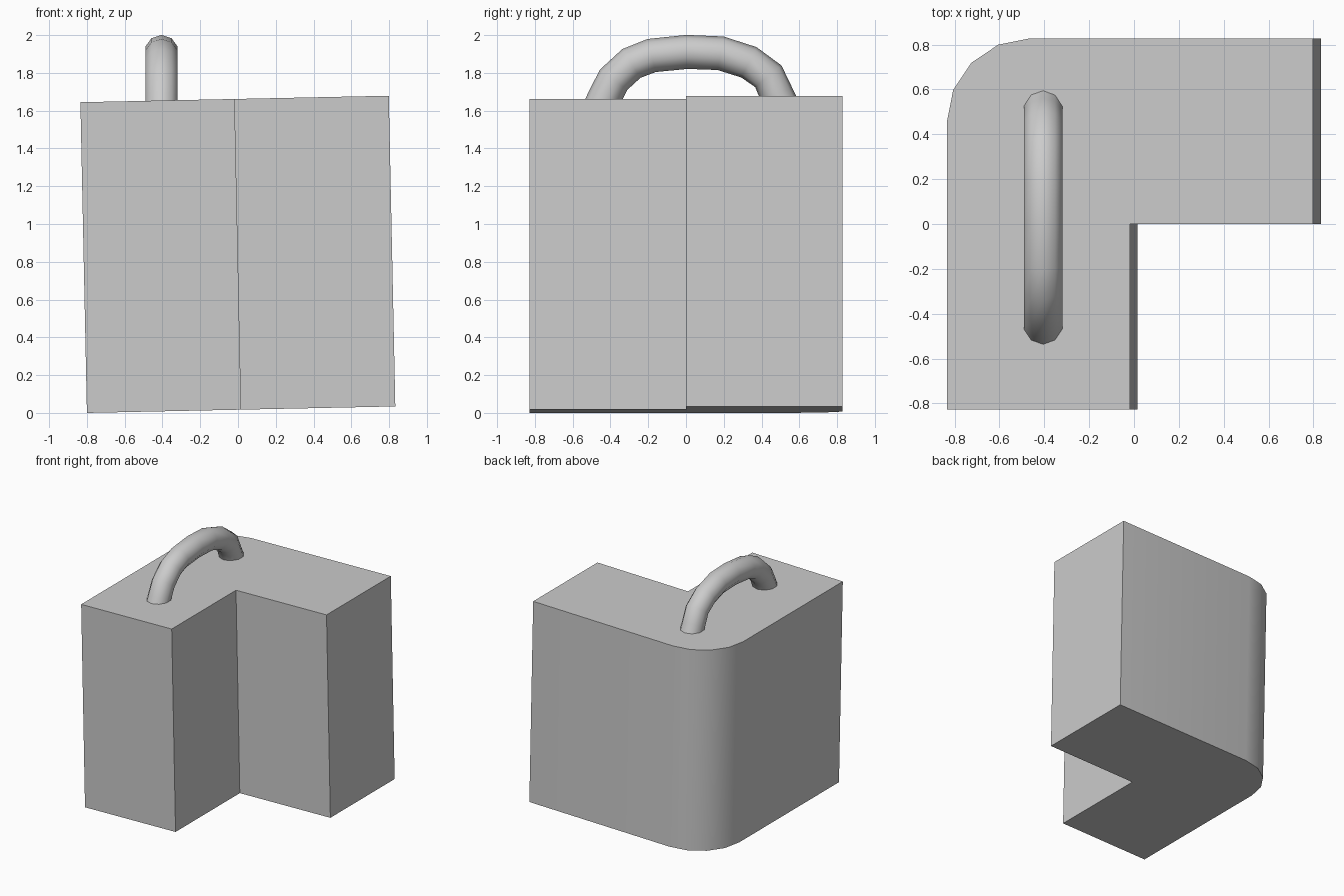
import bpy, bmesh
from math import sin, cos, pi, radians
from mathutils import Matrix, Vector

if "Cube" in bpy.data.objects:
    bpy.data.objects.remove(bpy.data.objects["Cube"])


def finish(bm, name):
    bmesh.ops.recalc_face_normals(bm, faces=bm.faces[:])
    mesh = bpy.data.meshes.new(name)
    bm.to_mesh(mesh)
    bm.free()
    ob = bpy.data.objects.new(name, mesh)
    bpy.context.collection.objects.link(ob)
    bpy.ops.object.select_all(action='DESELECT')
    ob.select_set(True)
    bpy.context.view_layer.objects.active = ob
    bpy.ops.object.shade_smooth_by_angle(angle=radians(40))
    return ob


# L-shaped body with one rounded corner, leaning slightly
W, D, H, R, TILT = 0.8165, 0.828, 1.645, 0.372, 0.021
outline = [(-W, -D), (0, -D), (0, 0), (W, 0), (W, D)]
for i in range(5):
    a = pi / 2 + i * pi / 8
    outline.append((-W + R + R * cos(a), D - R + R * sin(a)))
bm = bmesh.new()
base = bm.faces.new([bm.verts.new((x, y, 0)) for x, y in outline])
ext = bmesh.ops.extrude_face_region(bm, geom=[base], use_keep_orig=True)
bmesh.ops.translate(bm, vec=(0, 0, H),
                    verts=[v for v in ext['geom'] if isinstance(v, bmesh.types.BMVert)])
lean = Matrix.Translation((0.0165, 0, W * sin(TILT))) @ Matrix.Rotation(-TILT, 4, 'Y')
bmesh.ops.transform(bm, matrix=lean, verts=bm.verts[:])
finish(bm, "body")

# Arched ten-sided handle; its ends sink into the body
path = [(-0.475, 1.57), (-0.433, 1.665), (-0.383, 1.764), (-0.289, 1.850),
        (-0.182, 1.892), (0.005, 1.911), (0.183, 1.904), (0.333, 1.856),
        (0.436, 1.782), (0.480, 1.685), (0.525, 1.59)]
pts = [Vector((-0.405, y, z)) for y, z in path]
SIDES, TUBE = 10, 0.09
bm = bmesh.new()
rings = []
for i, p in enumerate(pts):
    before = (p - pts[i - 1]).normalized() if i else Vector()
    after = (pts[i + 1] - p).normalized() if i < len(pts) - 1 else Vector()
    t = (before + after).normalized()
    n = Vector((0, -t.z, t.y))
    rings.append([bm.verts.new(p + TUBE * (n * cos(k * 2 * pi / SIDES)
                                           + Vector((sin(k * 2 * pi / SIDES), 0, 0))))
                  for k in range(SIDES)])
for a, b in zip(rings, rings[1:]):
    for k in range(SIDES):
        m = (k + 1) % SIDES
        bm.faces.new((a[k], a[m], b[m], b[k]))
bm.faces.new(rings[0])
bm.faces.new(rings[-1])
finish(bm, "handle")
